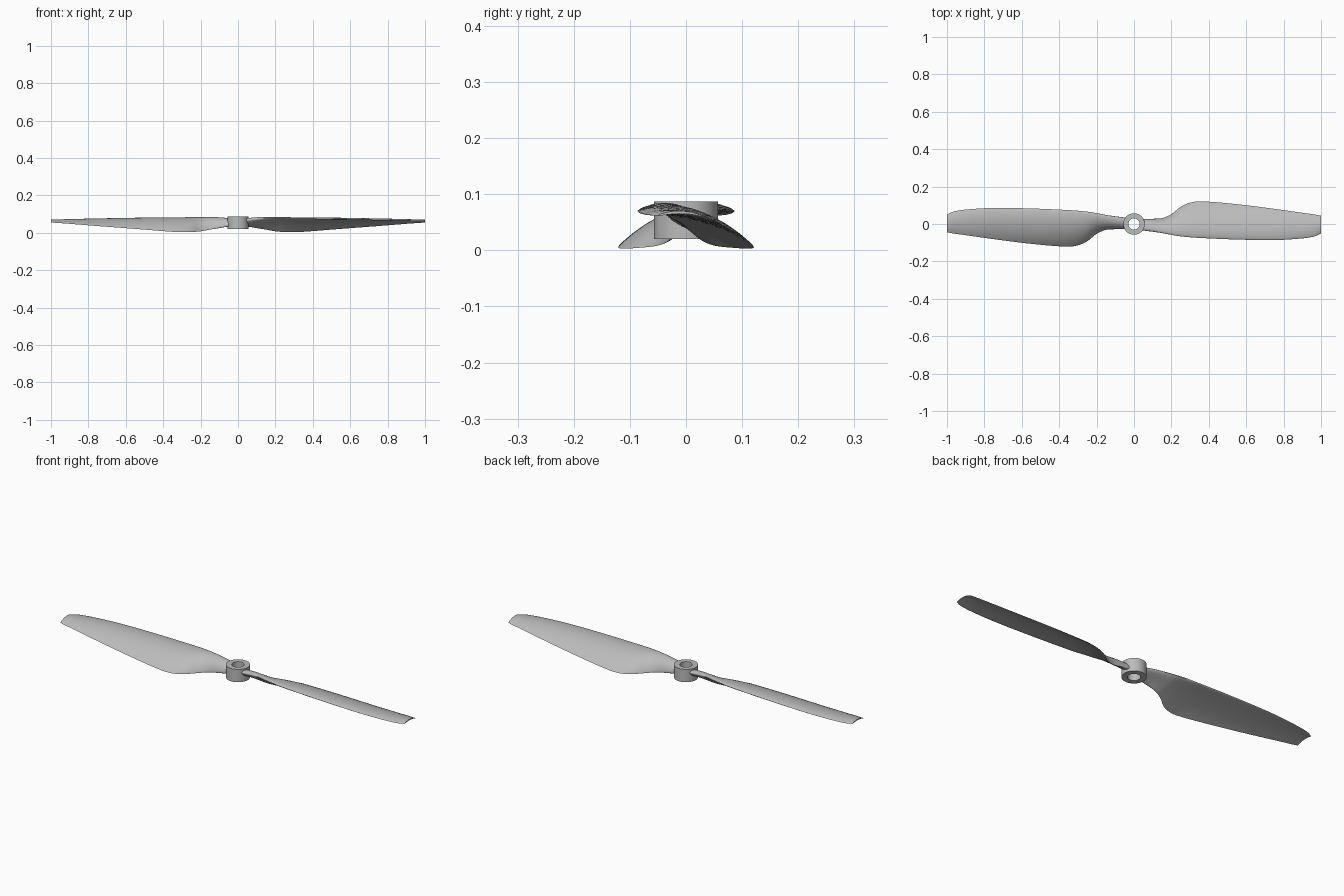
import bpy
import bmesh
import math
from mathutils import Vector

default_cube = bpy.data.objects.get("Cube")
if default_cube:
    bpy.data.objects.remove(default_cube, do_unlink=True)

# Single grey plastic
grey = bpy.data.materials.new("grey plastic")
grey.use_nodes = True
colour = (0.5, 0.5, 0.5, 1)
grey.diffuse_color = colour
grey.node_tree.nodes["Principled BSDF"].inputs["Base Color"].default_value = colour

# Blade stations: x, leading edge y and z, trailing edge y and z, camber, thickness
STATIONS = [
    (.04, -.033, .07, .026, .038, .004, .032),
    (.1, -.04, .078, .027, .026, .008, .03),
    (.15, -.048, .081, .031, .017, .011, .026),
    (.2, -.058, .08, .053, .008, .013, .024),
    (.25, -.066, .079, .092, .004, .016, .022),
    (.3, -.071, .077, .114, .003, .018, .02),
    (.36, -.075, .076, .121, .006, .019, .019),
    (.55, -.083, .073, .106, .021, .017, .016),
    (.75, -.086, .069, .081, .036, .014, .012),
    (.9, -.077, .065, .06, .048, .011, .008),
    (.97, -.065, .063, .05, .053, .01, .006),
    (1, -.05, .062, .044, .055, .009, .005),
]
SPAN_STEPS = 6
CHORD_STEPS = 14


def slope(i, k):
    """Finite difference slope of column k at station i."""
    a = STATIONS[max(i - 1, 0)]
    b = STATIONS[min(i + 1, len(STATIONS) - 1)]
    return (b[k] - a[k]) / (b[0] - a[0])


def blend(i, t):
    """Smoothly interpolated station between stations i and i + 1."""
    a, b = STATIONS[i], STATIONS[i + 1]
    span = b[0] - a[0]
    result = [a[0] + span * t]
    for k in range(1, len(a)):
        ease = t * t * (3 - 2 * t)
        start = t * (1 - t) ** 2 * span * slope(i, k)
        end = t * t * (t - 1) * span * slope(i + 1, k)
        result.append(a[k] + (b[k] - a[k]) * ease + start + end)
    return result


def section(station):
    """Closed cambered aerofoil loop, rounder near the root."""
    x, lead_y, lead_z, trail_y, trail_z, camber, thick = station
    lead = Vector((x, lead_y, lead_z))
    trail = Vector((x, trail_y, trail_z))
    chord = trail - lead
    normal = Vector((0, -chord.z, chord.y)).normalized()
    root = max(0, 1 - x / .3)
    points = []
    for j in range(2 * CHORD_STEPS):
        angle = math.pi * j / CHORD_STEPS
        s = (1 - math.cos(angle)) / 2
        oval = math.sqrt(max(0, s * (1 - s)))
        foil = 1.3 * math.sqrt(s) * (1 - s) + .02 * oval
        half = thick * (root * oval + (1 - root) * foil)
        side = 1 if j < CHORD_STEPS else -1
        lift = 4 * camber * s * (1 - s) + side * half
        points.append(lead + chord * s + normal * lift)
    return points


def make_object(name, bm, angle):
    bmesh.ops.recalc_face_normals(bm, faces=bm.faces)
    mesh = bpy.data.meshes.new(name)
    bm.to_mesh(mesh)
    bm.free()
    mesh.materials.append(grey)
    obj = bpy.data.objects.new(name, mesh)
    bpy.context.collection.objects.link(obj)
    bpy.ops.object.select_all(action='DESELECT')
    obj.select_set(True)
    bpy.context.view_layer.objects.active = obj
    bpy.ops.object.shade_smooth_by_angle(angle=math.radians(angle))
    return obj


def bridge(bm, first, second):
    count = len(first)
    for j in range(count):
        n = (j + 1) % count
        bm.faces.new((first[j], first[n], second[n], second[j]))


def make_blade(name, turn):
    bm = bmesh.new()
    sections = [section(blend(i, step / SPAN_STEPS))
                for i in range(len(STATIONS) - 1) for step in range(SPAN_STEPS)]
    sections.append(section(STATIONS[-1]))
    rings = [[bm.verts.new(p) for p in points] for points in sections]
    for first, second in zip(rings, rings[1:]):
        bridge(bm, first, second)
    # Flat root and tip caps, split into strips across the thin section
    for ring in (rings[0], rings[-1]):
        for j in range(CHORD_STEPS):
            strip = [ring[j], ring[j + 1], ring[-j - 1], ring[-j]]
            bm.faces.new(list(dict.fromkeys(strip)))
    obj = make_object(name, bm, 40)
    obj.rotation_euler.z = turn
    return obj


def make_hub(name, outer, inner, bottom, top, sides=64):
    """Bored cylinder made from four rings."""
    bm = bmesh.new()
    rings = []
    for radius, z in ((outer, bottom), (outer, top), (inner, top), (inner, bottom)):
        ring = []
        for j in range(sides):
            a = math.tau * j / sides
            ring.append(bm.verts.new((radius * math.cos(a), radius * math.sin(a), z)))
        rings.append(ring)
    for i in range(len(rings)):
        bridge(bm, rings[i], rings[(i + 1) % len(rings)])
    return make_object(name, bm, 30)


# Central hub and the two opposite blades
make_hub("hub", outer=.057, inner=.03, bottom=.02, top=.087)
make_blade("left_blade", 0)
make_blade("right_blade", math.pi)
